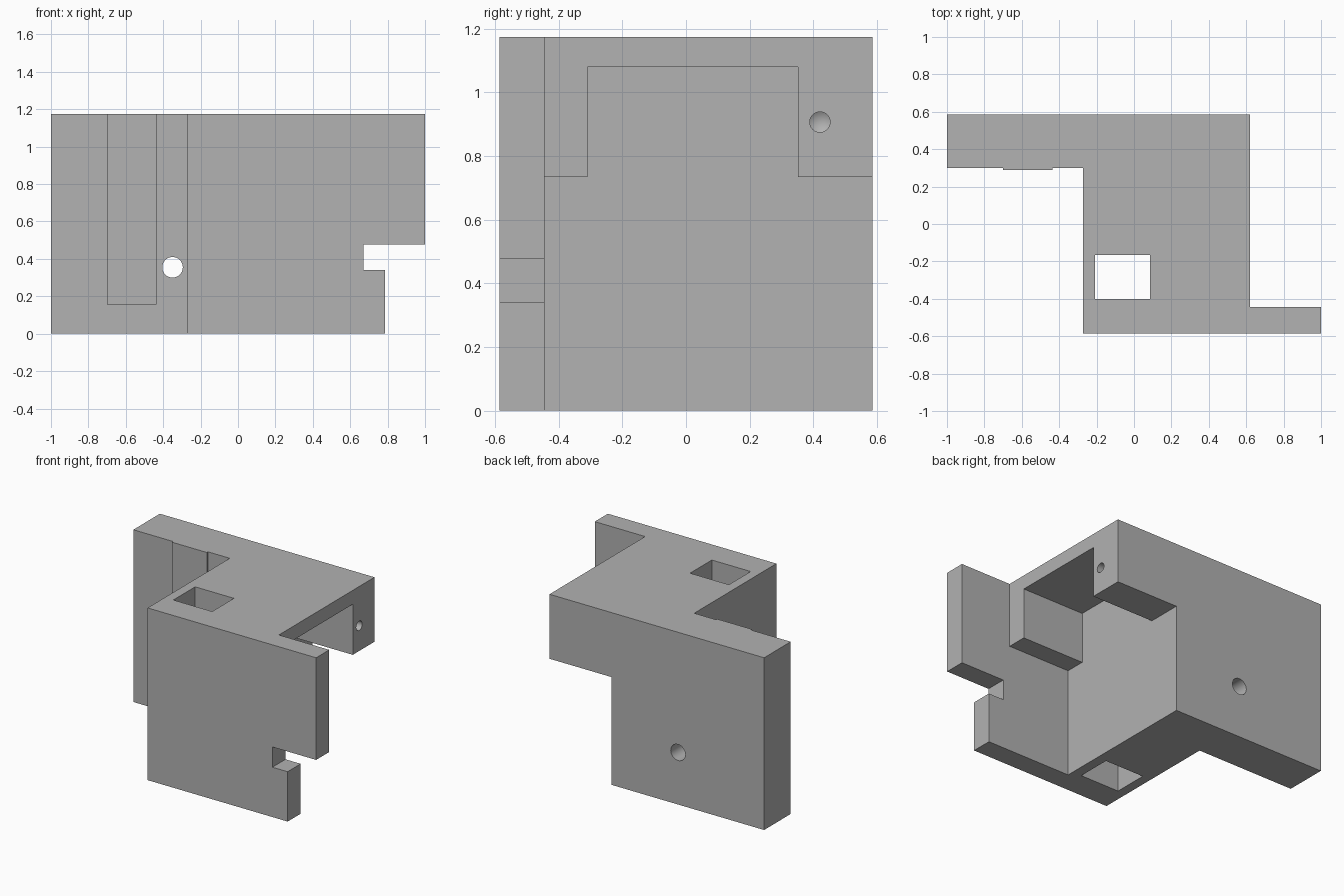
import bpy
import bmesh
import math
from mathutils import Matrix, Vector

if "Cube" in bpy.data.objects:
    bpy.data.objects.remove(bpy.data.objects["Cube"], do_unlink=True)

grey = bpy.data.materials.new("plain grey")
grey.use_nodes = True
grey.diffuse_color = (0.445, 0.445, 0.445, 1)
grey.node_tree.nodes["Principled BSDF"].inputs["Base Color"].default_value = grey.diffuse_color

HEIGHT, DEPTH = 1.175, 0.586


def finish(name, bm):
    bmesh.ops.recalc_face_normals(bm, faces=bm.faces)
    mesh = bpy.data.meshes.new(name)
    bm.to_mesh(mesh)
    bm.free()
    mesh.materials.append(grey)
    obj = bpy.data.objects.new(name, mesh)
    bpy.context.collection.objects.link(obj)
    return obj


def prism(name, points, offset):
    """Extrude a closed outline by an offset."""
    bm = bmesh.new()
    face = bm.faces.new([bm.verts.new(p) for p in points])
    top = bmesh.ops.extrude_face_region(bm, geom=[face])
    verts = [v for v in top["geom"] if isinstance(v, bmesh.types.BMVert)]
    bmesh.ops.translate(bm, verts=verts, vec=offset)
    return finish(name, bm)


def box(name, x0, x1, y0, y1, z0, z1):
    return prism(name, [(x0, y0, z0), (x1, y0, z0), (x1, y1, z0), (x0, y1, z0)], (0, 0, z1 - z0))


def drill(name, start, end, radius, tip=0.0):
    """Round cutter between two points, with an optional pointed end."""
    start, end = Vector(start), Vector(end)
    axis = end - start
    place = Matrix.Translation(start) @ axis.to_track_quat("Z", "Y").to_matrix().to_4x4()
    bm = bmesh.new()
    bmesh.ops.create_cone(bm, cap_ends=True, segments=32, radius1=radius, radius2=radius,
                          depth=axis.length, matrix=Matrix.Translation((0, 0, axis.length / 2)))
    if tip:
        cap = max(bm.faces, key=lambda f: f.calc_center_median().z)
        poke = bmesh.ops.poke(bm, faces=[cap])
        poke["verts"][0].co.z += tip
    bm.transform(place)
    return finish(name, bm)


def combine(target, tool, operation):
    tool.hide_render = True
    mod = target.modifiers.new(tool.name, "BOOLEAN")
    mod.operation, mod.solver, mod.object = operation, "EXACT", tool
    bpy.context.view_layer.objects.active = target
    bpy.ops.object.modifier_apply(modifier=mod.name)
    bpy.data.objects.remove(tool, do_unlink=True)


# Body: stepped plan with back plate, centre block and front plate
plan = [(-1, DEPTH), (-1, 0.3), (-0.272, 0.3), (-0.272, -DEPTH),
        (1, -DEPTH), (1, -0.445), (0.62, -0.445), (0.62, DEPTH)]
bracket = prism("bracket", [(x, y, 0) for x, y in plan], (0, 0, HEIGHT))

# Raised strip on the back plate
combine(bracket, box("raised_strip", -0.7, -0.437, 0.288, 0.4, 0.155, HEIGHT), "UNION")

# Space under the overhang, and the channel above it
combine(bracket, box("under_space", 0.153, 0.8, -0.445, 0.8, -0.2, 0.735), "DIFFERENCE")
combine(bracket, box("channel", 0.153, 0.8, -0.31, 0.352, 0.6, 1.08), "DIFFERENCE")

# Front plate: side slot and shortened lower end
edge = [(0.67, 0.34), (0.785, 0.34), (0.785, -0.2), (1.2, -0.2), (1.2, 0.478), (0.67, 0.478)]
combine(bracket, prism("plate_notch", [(x, -0.8, z) for x, z in edge], (0, 0.5, 0)), "DIFFERENCE")

# Square shaft from top to bottom
combine(bracket, box("shaft", -0.208, 0.085, -0.4, -0.165, -0.2, 1.4), "DIFFERENCE")

# Four mounting holes through the back plate
for x in (-0.79, -0.35):
    for z in (0.355, 0.825):
        combine(bracket, drill("mount_hole", (x, 0.1, z), (x, 0.8, z), 0.055), "DIFFERENCE")

# Cross holes through the centre block
for z in (0.492, 0.873):
    combine(bracket, drill("cross_hole", (0.19, -0.285, z), (-0.4, -0.285, z), 0.039), "DIFFERENCE")

# Pointed blind holes in the overhang ends
for y in (-0.383, 0.421):
    combine(bracket, drill("blind_hole", (0.7, y, 0.907), (0.36, y, 0.907), 0.032, 0.02), "DIFFERENCE")

bpy.ops.object.select_all(action="DESELECT")
bracket.select_set(True)
bpy.context.view_layer.objects.active = bracket
bpy.ops.object.shade_smooth_by_angle(angle=math.radians(30))
